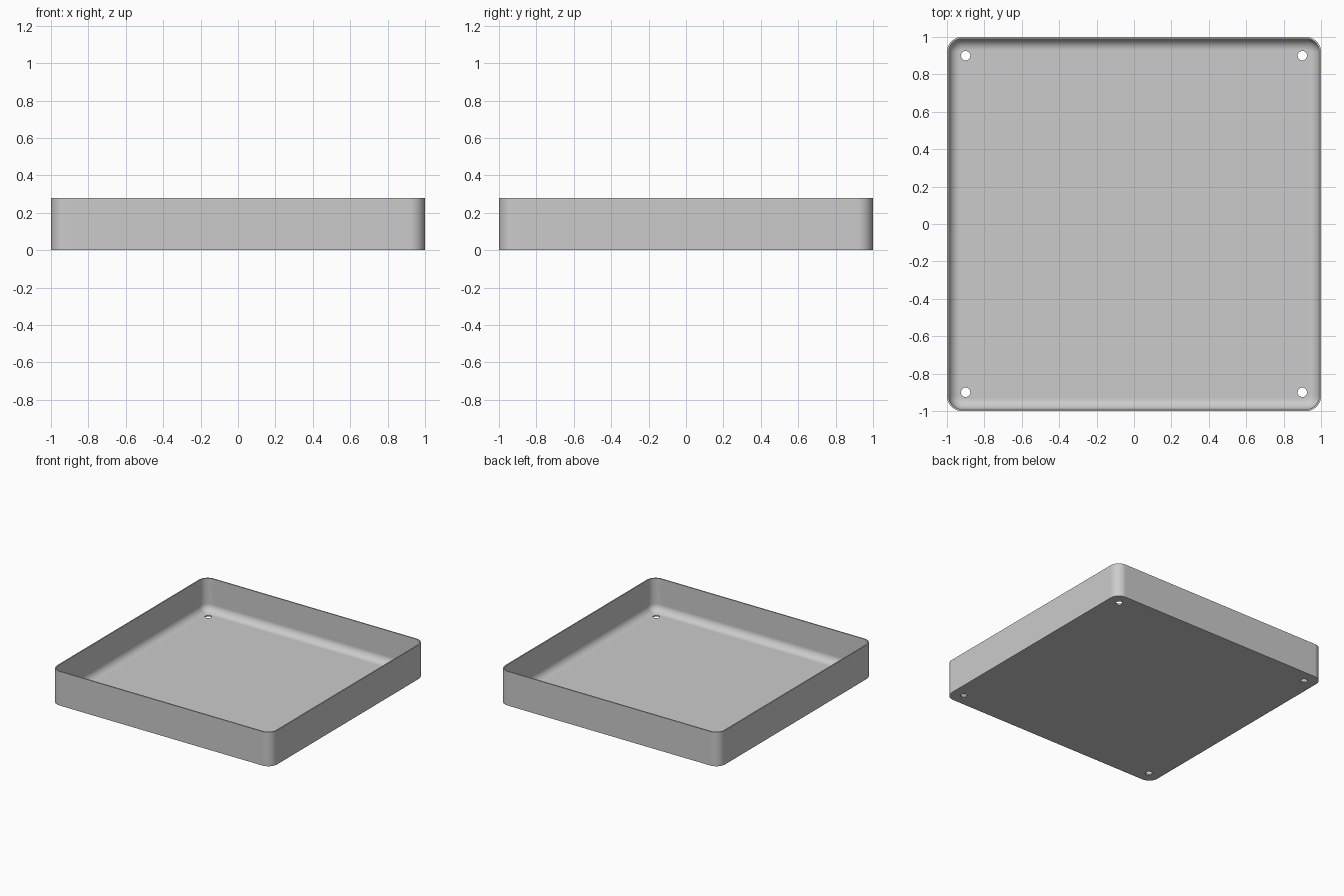
import bpy
import bmesh
from math import sin, cos, pi

if "Cube" in bpy.data.objects:
    bpy.data.objects.remove(bpy.data.objects["Cube"], do_unlink=True)

HEIGHT, WALL, CORNER, FILLET = 0.28, 0.01, 0.08, 0.06
CORNER_STEPS, FILLET_STEPS = 12, 10
HOLE_AT, HOLE_RADIUS = 0.9, 0.025

grey = bpy.data.materials.new("light grey")
grey.use_nodes = True
colour = (0.6, 0.6, 0.6, 1)
grey.diffuse_color = colour
grey.node_tree.nodes["Principled BSDF"].inputs["Base Color"].default_value = colour


def ring(bm, inset, z):
    """Rounded square, inset from the outer wall."""
    r = CORNER - inset
    centre = 1 - CORNER
    verts = []
    for quarter in range(4):
        mid = (quarter + 0.5) * pi / 2
        cx = centre if cos(mid) > 0 else -centre
        cy = centre if sin(mid) > 0 else -centre
        for i in range(CORNER_STEPS + 1):
            a = (quarter + i / CORNER_STEPS) * pi / 2
            verts.append(bm.verts.new((cx + r * cos(a), cy + r * sin(a), z)))
    return verts


# Tray: outer wall, rim, inner wall, then a fillet down to the floor
profile = [(0, 0), (0, HEIGHT), (WALL, HEIGHT)]
for i in range(FILLET_STEPS + 1):
    a = i / FILLET_STEPS * pi / 2
    profile.append((WALL + FILLET * (1 - cos(a)), WALL + FILLET * (1 - sin(a))))

bm = bmesh.new()
rings = [ring(bm, inset, z) for inset, z in profile]
for low, high in zip(rings, rings[1:]):
    for i in range(len(low)):
        j = (i + 1) % len(low)
        bm.faces.new((low[i], low[j], high[j], high[i]))
bm.faces.new(rings[0][::-1])
bm.faces.new(rings[-1])
bmesh.ops.recalc_face_normals(bm, faces=bm.faces)
mesh = bpy.data.meshes.new("tray")
bm.to_mesh(mesh)
bm.free()
mesh.materials.append(grey)
tray = bpy.data.objects.new("tray", mesh)
bpy.context.collection.objects.link(tray)

# Corner holes through the floor
cutters = []
for x in (-HOLE_AT, HOLE_AT):
    for y in (-HOLE_AT, HOLE_AT):
        bpy.ops.mesh.primitive_cylinder_add(vertices=32, radius=HOLE_RADIUS, depth=0.1, location=(x, y, 0))
        cutter = bpy.context.object
        cutter.name = "hole_cutter"
        cutter.hide_render = True
        cutter.data.materials.append(grey)
        cutters.append(cutter)

bpy.ops.object.select_all(action="DESELECT")
tray.select_set(True)
bpy.context.view_layer.objects.active = tray
for cutter in cutters:
    cut = tray.modifiers.new("hole", "BOOLEAN")
    cut.operation = "DIFFERENCE"
    cut.solver = "EXACT"
    cut.object = cutter
    bpy.ops.object.modifier_apply(modifier=cut.name)
for cutter in cutters:
    bpy.data.objects.remove(cutter, do_unlink=True)

# Smooth curves, crisp rim and base
bpy.ops.object.shade_smooth_by_angle(angle=pi / 6)
weighted = tray.modifiers.new("flat floor", "WEIGHTED_NORMAL")
weighted.keep_sharp = True
